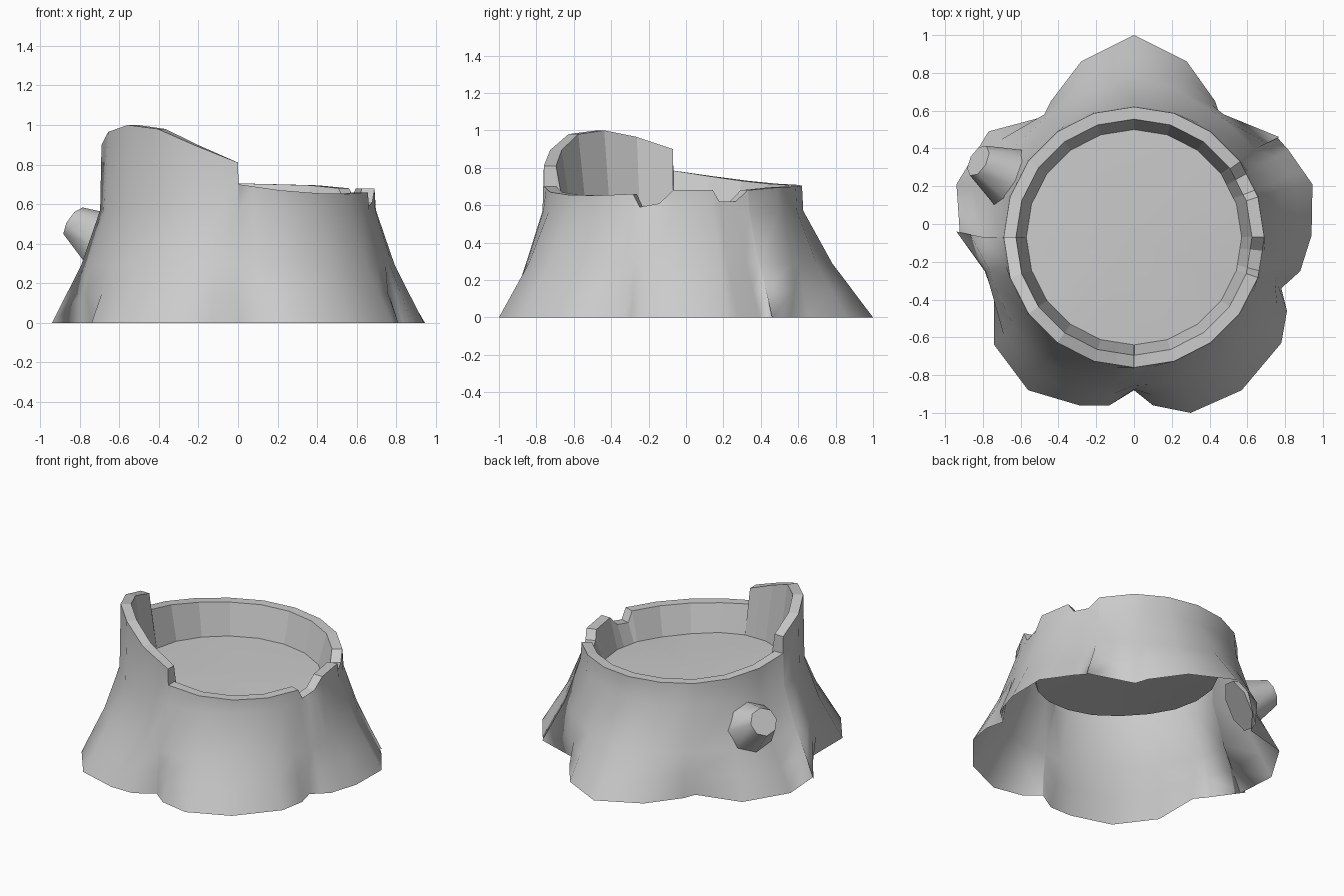
import bpy, bmesh, math
from mathutils import Vector

if "Cube" in bpy.data.objects:
    bpy.data.objects.remove(bpy.data.objects["Cube"])

CY = -0.07          # trunk axis is slightly in front of the origin
D = math.degrees


def ray_radius(a, table):
    """Radius at angle a on the closed polygon given as sorted (angle, radius)."""
    n = len(table)
    for i in range(n):
        a1, r1 = table[i]
        a2, r2 = table[(i + 1) % n]
        span, t = (a2 - a1) % 360, (a - a1) % 360
        if t <= span:
            s = lambda v: math.sin(math.radians(v))
            return s(span) / (s(span - t) / r1 + s(t) / r2)


def height(a, table):
    """Height at angle a, linear between the sorted (angle, height) entries."""
    n = len(table)
    for i in range(n):
        a1, h1 = table[i]
        a2, h2 = table[(i + 1) % n]
        span, t = (a2 - a1) % 360, (a - a1) % 360
        if t <= span:
            return h1 + (h2 - h1) * t / span


# Root outline on the ground, counter-clockwise from the back
foot_xy = [(0, 1.0), (-.28, .86), (-.44, .65), (-.47, .57), (-.77, .49), (-.94, .21),
           (-.94, -.04), (-.79, -.25), (-.74, -.31), (-.74, -.64), (-.56, -.88),
           (-.29, -.96), (-.13, -.96), (0, -.88), (.10, -.96), (.30, -1.0),
           (.57, -.88), (.78, -.63), (.81, -.46), (.78, -.34), (.88, -.25),
           (.94, -.06), (.945, .21), (.77, .46), (.46, .56), (.43, .65), (.28, .86)]
foot = sorted((D(math.atan2(y - CY, x)) % 360, math.hypot(x, y - CY)) for x, y in foot_xy)

# Broken rim and slightly uneven floor: angle and height
rim = [(0, .68), (18, .68), (21.3, .62), (29.5, .62), (35.5, .68), (54, .695), (72, .70),
       (90, .705), (108, .71), (126, .715), (144, .73), (162, .755), (179.8, .785),
       (180, .90), (198, .965), (216, 1.0), (234, .98), (252, .895), (270, .81),
       (270.2, .70), (288, .67), (306, .655), (324, .652), (342, .66), (345, .59), (354, .61)]
floor = [(0, .475), (45, .49), (135, .51), (180, .535), (225, .55), (270, .51), (315, .46)]
ring20 = [(18 * i, 1.0) for i in range(20)]

# Columns (foot angle, upper angle): root corners lean onto the nearest rim corner
columns, used = [], set()
for a, _ in foot:
    near = round(a / 18) * 18
    gap = abs(a - near)
    if gap < 3 and near not in used and gap == min(abs(b - near) for b, _ in foot):
        columns.append((a if near else (a + 180) % 360 - 180, near))
        used.add(near % 360)
    else:
        columns.append((a, a))
uppers = {c[1] % 360 for c in columns}
for a, _ in ring20 + rim:
    if all(abs(a - b) > .1 for b in uppers):
        columns.append((a, a))
        uppers.add(a)
columns = [(f, t - 360) if t >= 360 else (f, t) for f, t in columns]
columns.sort(key=lambda c: c[1])

# Stump: flared shell, broken rim, inner wall and sunken floor
bm = bmesh.new()
loops = [[] for _ in range(7)]
for af, at in columns:
    af = at + (af - at + 180) % 360 - 180
    f = ray_radius(af % 360, foot)
    u = ray_radius(at, ring20)
    h = height(at, rim)
    mid = max(.45 * f + .37, .785)
    low = max(.5 * (f + mid), .805)
    section = [(af, f, 0), ((af + at) / 2, low, .145), (at, mid, .29), (at, .697, .57),
               (at, .69 * u, h), (at, .625 * u, h), (at, .57 * u, height(at, floor))]
    for loop, (a, r, z) in zip(loops, section):
        a = math.radians(a)
        loop.append(bm.verts.new((r * math.cos(a), r * math.sin(a) + CY, z)))
n = len(columns)
for k in range(6):
    for i in range(n):
        j = (i + 1) % n
        face = bm.faces.new((loops[k][i], loops[k][j], loops[k + 1][j], loops[k + 1][i]))
        face.smooth = k < 4
centre = bm.verts.new((0, CY, .51))
for i in range(n):
    bm.faces.new((loops[6][i], loops[6][(i + 1) % n], centre)).smooth = True
# Keep the root creases and the rim crisp
for e in bm.edges:
    if len(e.link_faces) == 2:
        rim_edge = e.link_faces[0].smooth != e.link_faces[1].smooth
        crease = min(v.co.z for v in e.verts) < .01 and e.calc_face_angle(0) > math.radians(38)
        e.smooth = not (rim_edge or crease)
mesh = bpy.data.meshes.new("stump")
bm.to_mesh(mesh)
bm.free()
bpy.context.collection.objects.link(bpy.data.objects.new("stump", mesh))

# Cut branch stub on the back left
base, tip = Vector((-.65, .24, .39)), Vector((-.825, .335, .505))
axis = tip - base
bpy.ops.mesh.primitive_cone_add(vertices=8, radius1=.17, radius2=.09, depth=axis.length,
                                location=(base + tip) / 2,
                                rotation=axis.to_track_quat('Z', 'Y').to_euler())
bpy.context.object.name = "branch_stub"
bpy.ops.object.shade_smooth_by_angle(angle=math.radians(50))
